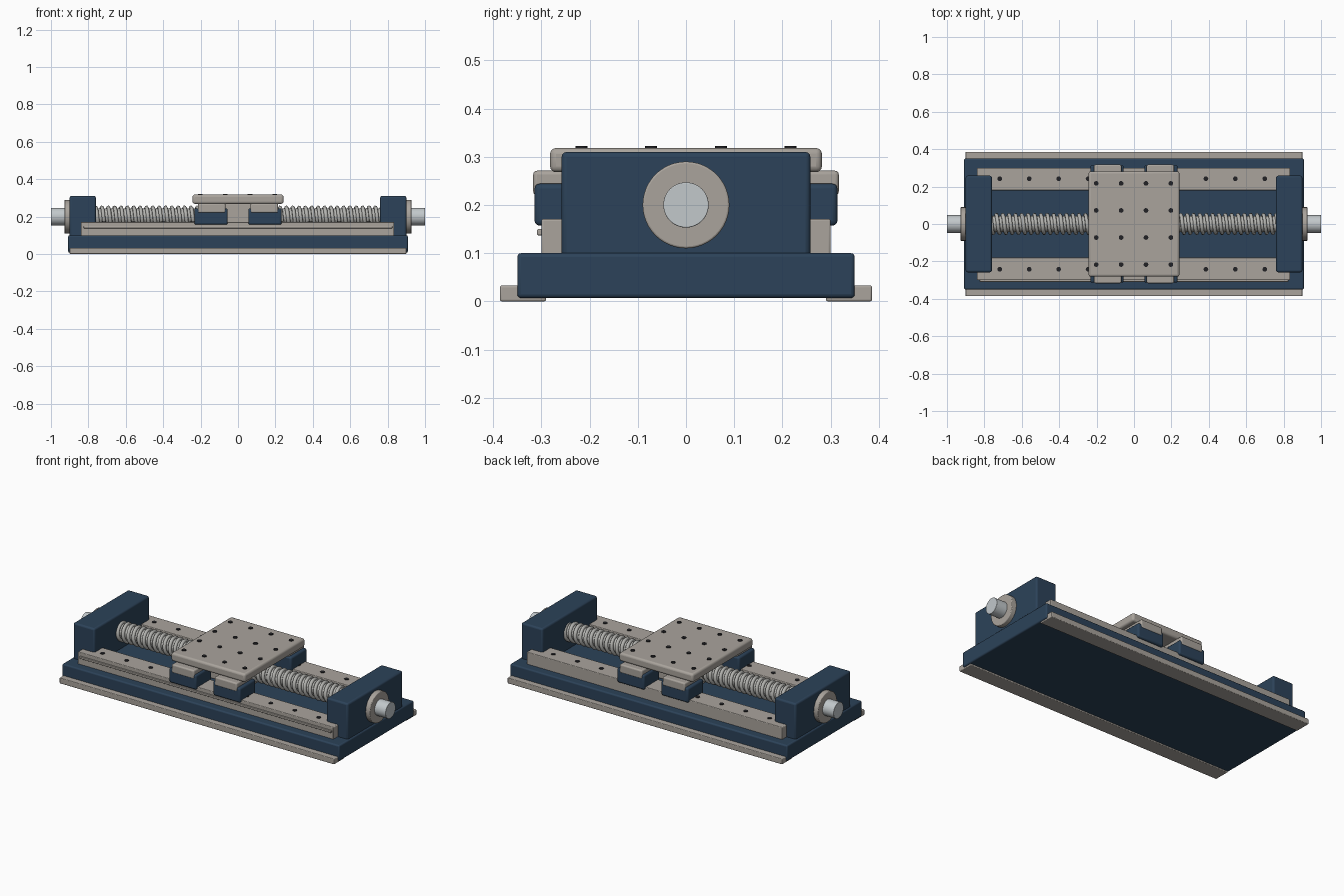
import bpy
import math

cube = bpy.data.objects.get("Cube")
if cube:
    bpy.data.objects.remove(cube, do_unlink=True)


def material(name, rgb):
    m = bpy.data.materials.new(name)
    m.use_nodes = True
    m.diffuse_color = (*rgb, 1)
    m.node_tree.nodes["Principled BSDF"].inputs["Base Color"].default_value = (*rgb, 1)
    return m


BLUE = material("navy blue", (0.025, 0.055, 0.1))
GREY = material("warm grey", (0.4, 0.37, 0.335))
STEEL = material("light steel", (0.54, 0.58, 0.6))
THREAD = material("screw steel", (0.45, 0.45, 0.43))
DARK = material("dark bolt", (0.015, 0.015, 0.018))

AXIS_Z = 0.2


def finish(name, mat, bevel):
    ob = bpy.context.object
    ob.name = name
    ob.data.materials.append(mat)
    bpy.ops.object.transform_apply(location=False, rotation=True, scale=True)
    bpy.ops.object.shade_smooth_by_angle(angle=math.radians(35))
    if bevel:
        b = ob.modifiers.new("soft edges", "BEVEL")
        b.width, b.segments, b.limit_method = bevel, 3, "ANGLE"
    return ob


def box(name, mat, x, y, z, bevel=0.008):
    """Box from (min, max) pairs on each axis."""
    bpy.ops.mesh.primitive_cube_add(size=1, location=[sum(p) / 2 for p in (x, y, z)])
    bpy.context.object.scale = [p[1] - p[0] for p in (x, y, z)]
    return finish(name, mat, bevel)


def rod(name, mat, radius, x0, x1, bevel=0.0):
    """Cylinder along x on the screw axis."""
    bpy.ops.mesh.primitive_cylinder_add(
        vertices=48, radius=radius, depth=x1 - x0,
        location=((x0 + x1) / 2, 0, AXIS_Z), rotation=(0, math.pi / 2, 0))
    return finish(name, mat, bevel)


def bolt(name, x, y, top):
    bpy.ops.mesh.primitive_cylinder_add(vertices=20, radius=0.0125, depth=0.02,
                                        location=(x, y, top - 0.01))
    finish(name, DARK, 0)


def span(a, b, side):
    """Mirror an interval to the given side."""
    return (a, b) if side > 0 else (-b, -a)


# Base plate
box("base_plate", BLUE, (-0.908, 0.908), (-0.35, 0.35), (0.007, 0.1))

for s, word in ((-1, "front"), (1, "back")):
    # Mounting strips and linear rails
    box(word + "_mounting_strip", GREY, (-0.9, 0.9), span(0.29, 0.386, s), (0, 0.033), 0.004)
    box(word + "_rail", GREY, (-0.84, 0.835), span(0.18, 0.3, s), (0.095, 0.171), 0.004)
    for i in range(10):
        bolt(word + "_rail_bolt", -0.718 + i * 0.1575, s * 0.242, 0.174)
    # Carriage blocks with their spacers
    for c in (-1, 1):
        box(word + "_carriage", BLUE, span(0.055, 0.233, c), span(0.165, 0.314, s), (0.157, 0.244), 0.01)
        box(word + "_carriage_spacer", GREY, span(0.067, 0.214, c), span(0.17, 0.317, s), (0.22, 0.271), 0.008)

# Scale strip along the front rail
box("scale_strip", GREY, (-0.825, 0.825), (-0.309, -0.295), (0.137, 0.15), 0.003)

for s, word in ((-1, "right"), (1, "left")):
    # Bearing blocks, flanges and shaft ends
    box(word + "_bearing_block", BLUE, span(0.76, 0.9, s), (-0.258, 0.258), (0.09, 0.31), 0.01)
    rod(word + "_flange", GREY, 0.09, *span(0.89, 0.928, s), 0.004)
    rod(word + "_shaft_end", STEEL, 0.047, *span(0.85, 1.0, s), 0.002)

# Lead screw core and helical thread
rod("screw_core", THREAD, 0.044, -0.78, 0.78)
curve = bpy.data.curves.new("screw_thread", "CURVE")
curve.dimensions = "3D"
curve.bevel_depth, curve.bevel_resolution = 0.0105, 1
pitch, length, steps = 0.034, 1.54, 20
count = int(length / pitch * steps)
helix = curve.splines.new("POLY")
helix.points.add(count)
for i, p in enumerate(helix.points):
    a = math.tau * i / steps
    p.co = (-length / 2 + pitch * i / steps, 0.049 * math.cos(a), AXIS_Z + 0.049 * math.sin(a), 1)
helix.use_smooth = True
curve.materials.append(THREAD)
bpy.context.collection.objects.link(bpy.data.objects.new("screw_thread", curve))

# Nut housing and table
box("nut_housing", GREY, (-0.13, 0.13), (-0.1, 0.1), (0.13, 0.275), 0.01)
box("table", GREY, (-0.243, 0.243), (-0.282, 0.282), (0.268, 0.318), 0.012)
for i in range(4):
    for j in range(4):
        bolt("table_bolt", -0.202 + i * 0.133, -0.217 + j * 0.1447, 0.322)
